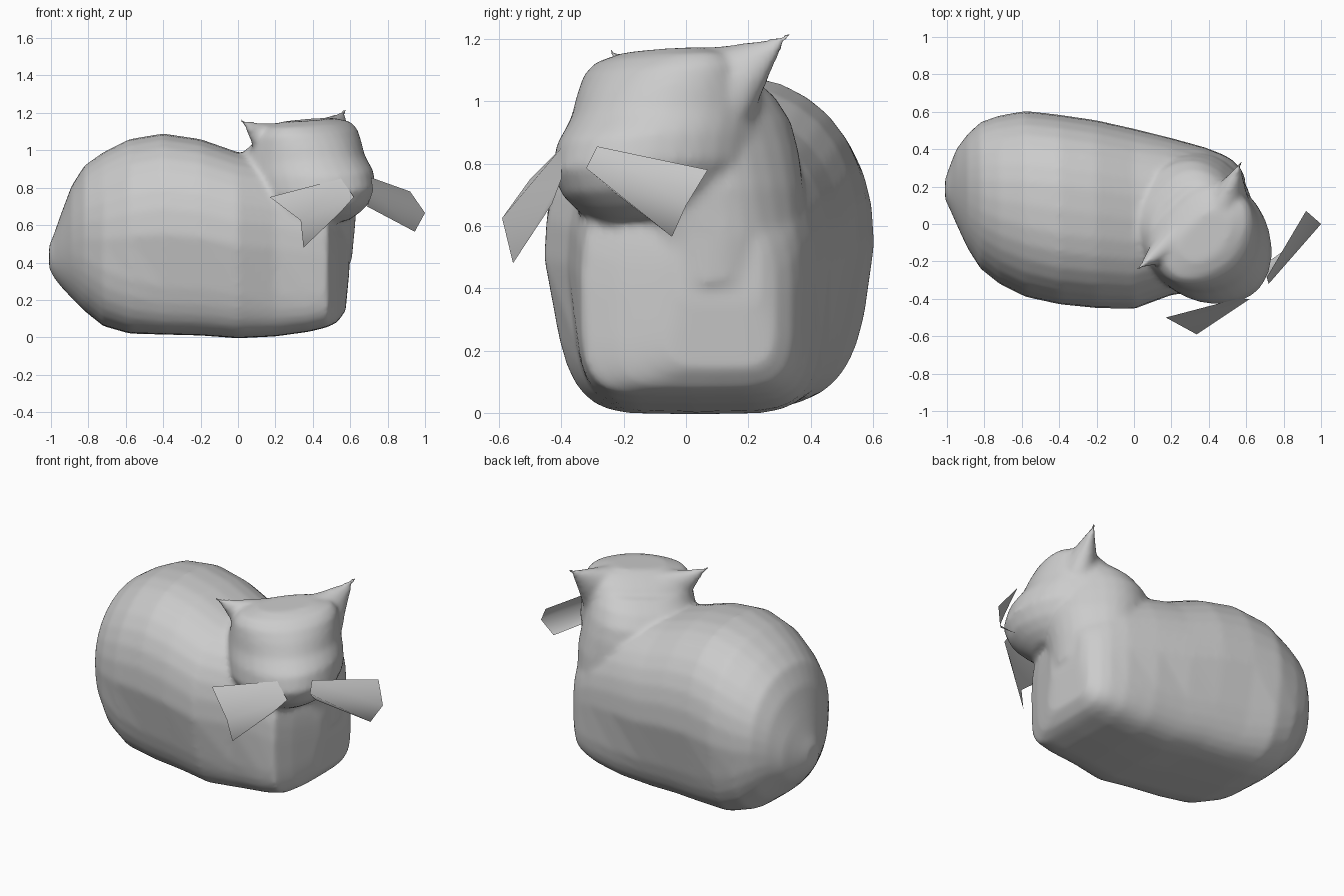
import bpy, bmesh, math
from mathutils import Vector

if "Cube" in bpy.data.objects:
    bpy.data.objects.remove(bpy.data.objects["Cube"])

def spow(v, p):
    return math.copysign(abs(v) ** p, v)

def finish(bm, name, smooth=True):
    me = bpy.data.meshes.new(name)
    bmesh.ops.recalc_face_normals(bm, faces=bm.faces)
    bm.to_mesh(me)
    bm.free()
    for p in me.polygons:
        p.use_smooth = smooth
    ob = bpy.data.objects.new(name, me)
    bpy.context.collection.objects.link(ob)
    return ob

def loft(bm, rings):
    loops = [[bm.verts.new(p) for p in r] for r in rings]
    n = len(loops[0])
    for a, b in zip(loops, loops[1:]):
        for i in range(n):
            bm.faces.new((a[i], a[(i + 1) % n], b[(i + 1) % n], b[i]))
    bm.faces.new(loops[0][::-1])
    bm.faces.new(loops[-1])

ANG = [2 * math.pi * i / 32 for i in range(32)]

# Loaf-shaped body: x, y min, y max, z min, z max
SECTIONS = [
    (-1.01, .13, .24, .37, .49), (-.985, .08, .31, .32, .55), (-.95, .00, .40, .275, .65),
    (-.89, -.13, .48, .21, .81), (-.82, -.24, .545, .14, .92), (-.72, -.32, .58, .06, .99),
    (-.58, -.39, .605, .02, 1.06), (-.40, -.43, .585, .015, 1.09), (-.20, -.45, .555, .01, 1.06),
    (0, -.455, .51, -.005, .99), (.20, -.38, .46, .005, .95), (.38, -.355, .41, .03, .88),
    (.48, -.335, .37, .055, .80), (.53, -.22, .34, .08, .72), (.575, -.08, .29, .14, .66),
    (.595, -.02, .24, .35, .60)]

bm = bmesh.new()
rings = []
for x, y0, y1, z0, z1 in SECTIONS:
    cy, w, cz = (y0 + y1) / 2, (y1 - y0) / 2, z0 + (z1 - z0) * .5
    k = min(max((x + .9) / .5, 0), 1)
    taper = .2 * k * min(max((.45 - x) / .5, 0), 1)
    ring = []
    for t in ANG:
        c, s = math.cos(t), math.sin(t)
        e = 2 / (2.1 + .3 * k) if s > 0 else 2 / (2.1 + 3 * k)   # rounder back, boxier belly
        sz = spow(s, e)
        ring.append((x, cy + w * spow(c, e) * (1 - taper * max(-sz, 0)), cz + (z1 - z0) / 2 * sz))
    rings.append(ring)
loft(bm, rings)

# Head and neck, turned 45 degrees: z, back, front, half width
F, S = Vector((.707, -.707, 0)), Vector((.707, .707, 0))
O = Vector((.30, .05, 0))
NECK = [
    (.40, -.28, .28, .35), (.55, -.30, .29, .37), (.70, -.30, .32, .36), (.82, -.30, .33, .335),
    (.92, -.28, .33, .31), (1.0, -.22, .30, .28), (1.06, -.14, .26, .24)]
HEAD = [
    (.62, -.10, .38, .20), (.66, -.15, .45, .25), (.71, -.2, .51, .29), (.79, -.22, .545, .325),
    (.88, -.23, .52, .325), (.96, -.20, .45, .315), (1.04, -.13, .41, .305),
    (1.10, -.07, .37, .295), (1.14, -.01, .32, .26), (1.165, .04, .25, .16)]
for part, nf in ((NECK, 2.3), (HEAD, 1.85)):
    rings = []
    for z, b, f, w in part:
        ring = []
        for t in ANG:
            c, s = math.cos(t), math.sin(t)
            k = 2 / nf if c > 0 else 2 / 2.4
            side = w * spow(s, k) - .03
            p = O + F * ((b + f) / 2 + (f - b) / 2 * spow(c, k)) + S * side
            p.z = z + .07 * side
            ring.append(p)
        rings.append(ring)
    loft(bm, rings)

# Pointed ears, flattened front to back and flaring into the skull
for tip, base in (((.02, -.24, 1.158), (.20, -.10, 1.02)),
                  ((.57, .33, 1.213), (.50, .13, 1.055))):
    tip, base = Vector(tip), Vector(base)
    axis = tip - base
    u = axis.cross(F).normalized()
    v = axis.cross(u).normalized()
    ear = []
    for h, r in ((0, .15), (.3, .10), (.6, .055), (.85, .022), (1.04, .008)):
        ear.append([base + axis * h + (u * math.cos(t) + v * .7 * math.sin(t)) * r
                    for t in ANG[::2]])
    loft(bm, ear)

# Blend all of it into one skin
body = finish(bm, "body_and_head")
m = body.modifiers.new("blend", 'REMESH')
m.mode = 'VOXEL'
m.voxel_size = .016
m.use_smooth_shade = True
m = body.modifiers.new("soften", 'SMOOTH')
m.factor = .5
m.iterations = 8

# Flat whisker sheets: inner edge and outer edge, each top, middle, bottom
WHISKERS = {
    "left_whiskers": ([(.55, -.40, .85), (.62, -.40, .75), (.55, -.43, .67)],
                      [(.17, -.50, .75), (.335, -.59, .625), (.35, -.555, .48)]),
    "right_whiskers": ([(.71, -.285, .855), (.72, -.32, .785), (.69, -.22, .70)],
                       [(.92, .07, .78), (1.0, 0, .665), (.945, -.045, .565)])}
for name, (inner, outer) in WHISKERS.items():
    bm = bmesh.new()
    a = [bm.verts.new(p) for p in inner]
    b = [bm.verts.new(p) for p in outer]
    for i in range(2):
        bm.faces.new((a[i], a[i + 1], b[i + 1], b[i]))
    finish(bm, name)
